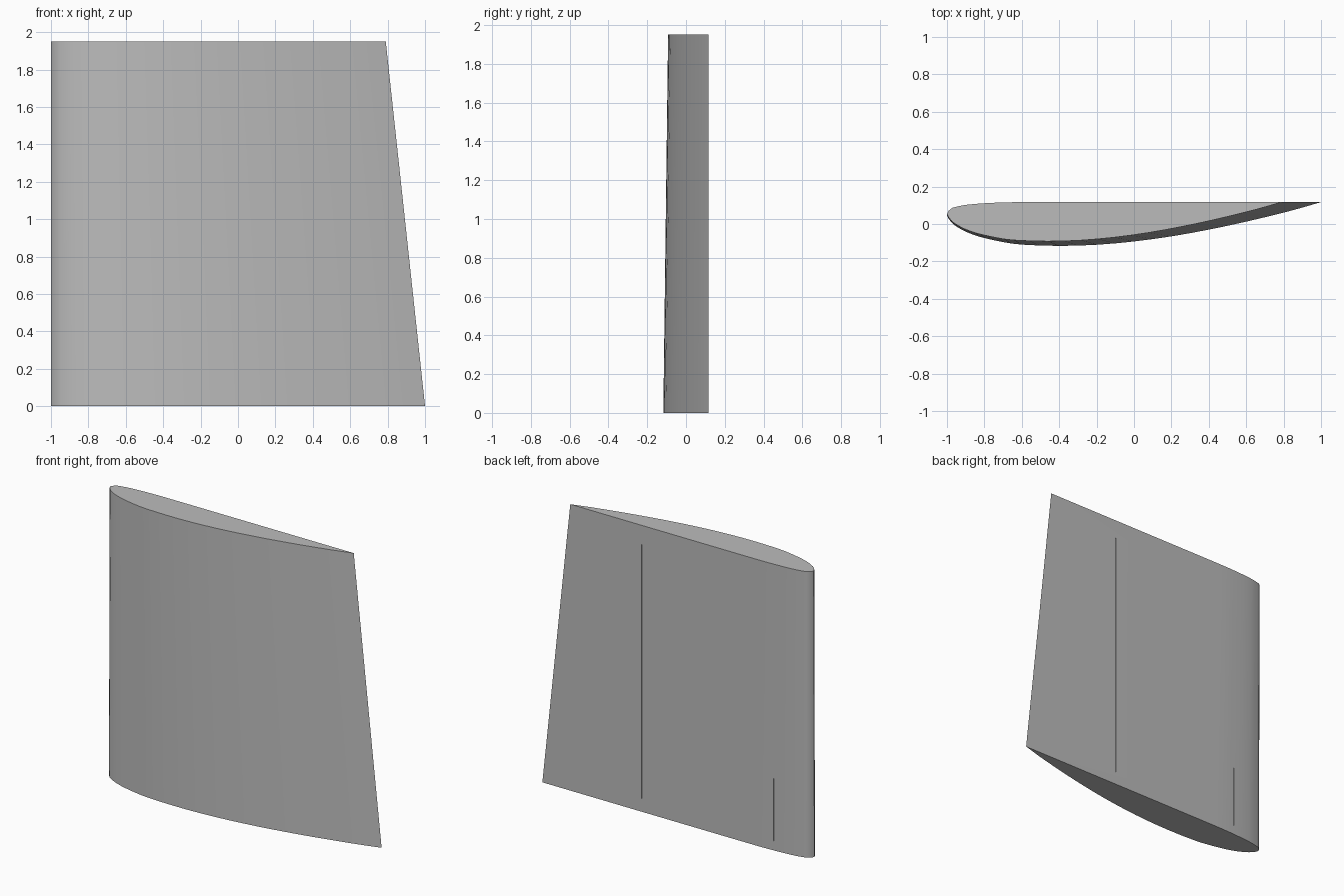
import bpy, bmesh
from mathutils import Vector

if "Cube" in bpy.data.objects:
    bpy.data.objects.remove(bpy.data.objects["Cube"])

SPAN = 1.95          # height of the wing panel
TIP_SCALE = 0.895    # tip chord relative to root chord
FLAT_Y = 0.117       # plane of the flat side

grey = bpy.data.materials.new("plain_grey")
grey.diffuse_color = (0.5, 0.5, 0.5, 1)
grey.use_nodes = True
grey.node_tree.nodes["Principled BSDF"].inputs["Base Color"].default_value = grey.diffuse_color

# Aerofoil in percent of chord: trailing edge, curved side, nose, flat side
section = [(100, 0), (95, 1.45), (90, 2.8), (80, 5.22), (70, 7.35), (60, 9.15),
           (50, 10.52), (40, 11.4), (30, 11.7), (20, 11.36), (15, 10.68),
           (10, 9.6), (7.5, 8.85), (5, 7.9), (2.5, 6.5), (1.25, 5.45), (0, 3.5),
           (1.25, 1.93), (2.5, 1.47), (5, 0.93), (7.5, 0.63), (10, 0.42),
           (15, 0.15), (20, 0.03), (30, 0)]


def smooth_curve(points, steps):
    """Pass a spline through the points."""
    p = [Vector(q) for q in points]
    p = [2 * p[0] - p[1]] + p + [2 * p[-1] - p[-2]]
    out = []
    for a, b, c, d in zip(p, p[1:], p[2:], p[3:]):
        for i in range(steps):
            t = i / steps
            out.append(0.5 * (2 * b + (c - a) * t + (2 * a - 5 * b + 4 * c - d) * t * t
                              + (3 * b - a - 3 * c + d) * t ** 3))
    return out + [p[-2]]


def add_object(name, bm):
    bmesh.ops.recalc_face_normals(bm, faces=bm.faces)
    mesh = bpy.data.meshes.new(name)
    bm.to_mesh(mesh)
    bm.free()
    mesh.materials.append(grey)
    obj = bpy.data.objects.new(name, mesh)
    bpy.context.collection.objects.link(obj)
    return obj


# Wing panel: root and tip sections joined by a skin, straight leading edge
bm = bmesh.new()
outline = smooth_curve(section, 2)
rings = []
for z, s in ((0, 1), (SPAN, TIP_SCALE)):
    rings.append([bm.verts.new((-1 + s * q.x / 50, FLAT_Y - s * max(q.y, 0) / 50, z))
                  for q in outline])
root, tip = rings
n = len(root)
for i in range(n):
    j = (i + 1) % n
    bm.faces.new((root[i], root[j], tip[j], tip[i]))
bm.faces.new(root[::-1])
bm.faces.new(tip)
wing = add_object("wing_panel", bm)

# Hairline slits in the flat side
for x, z0, z1 in ((0.25, 0.09, 1.82), (-0.74, 0.065, 0.49)):
    bm = bmesh.new()
    bmesh.ops.create_cube(bm, size=1)
    for v in bm.verts:
        v.co = (x + v.co.x * 0.003, FLAT_Y + v.co.y * 0.02, (z0 + z1) / 2 + v.co.z * (z1 - z0))
    cutter = add_object("slit_cutter", bm)
    cutter.hide_render = True
    cutter.hide_set(True)
    cut = wing.modifiers.new("slit", 'BOOLEAN')
    cut.operation = 'DIFFERENCE'
    cut.solver = 'EXACT'
    cut.object = cutter

# Smooth skin with crisp ends and trailing edge
bpy.context.view_layer.objects.active = wing
wing.select_set(True)
bpy.ops.object.shade_smooth_by_angle(angle=0.5)
